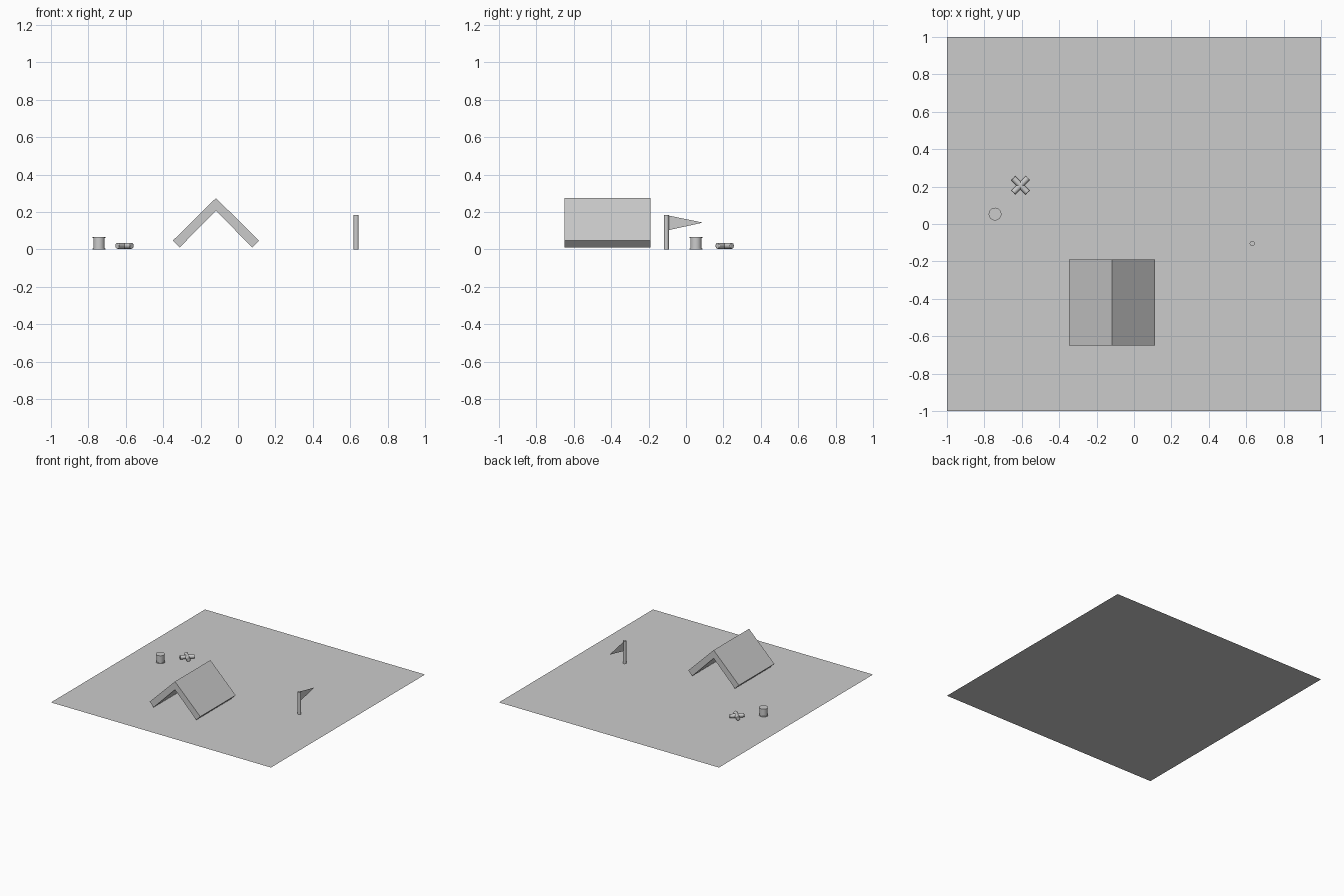
import bpy
import bmesh
from math import radians
from mathutils import Vector

cube = bpy.data.objects.get("Cube")
if cube:
    bpy.data.objects.remove(cube, do_unlink=True)

# One plain grey for everything
GREY = (0.6, 0.6, 0.6, 1)
grey = bpy.data.materials.new("plain_grey")
grey.use_nodes = True
grey.diffuse_color = GREY
grey.node_tree.nodes["Principled BSDF"].inputs["Base Color"].default_value = GREY


def sheet(name, points, extrude=None):
    """Flat polygon, optionally extruded along a vector."""
    bm = bmesh.new()
    face = bm.faces.new([bm.verts.new(p) for p in points])
    if extrude:
        res = bmesh.ops.extrude_face_region(bm, geom=[face], use_keep_orig=True)
        moved = [v for v in res["geom"] if isinstance(v, bmesh.types.BMVert)]
        bmesh.ops.translate(bm, verts=moved, vec=Vector(extrude))
        bmesh.ops.recalc_face_normals(bm, faces=bm.faces)
    mesh = bpy.data.meshes.new(name)
    bm.to_mesh(mesh)
    bm.free()
    obj = bpy.data.objects.new(name, mesh)
    bpy.context.collection.objects.link(obj)
    mesh.materials.append(grey)
    return obj


def cylinder(name, radius, length, centre, rotation=(0, 0, 0), bevel=0):
    """Smooth-sided cylinder with optional rounded rims."""
    bpy.ops.mesh.primitive_cylinder_add(vertices=32, radius=radius, depth=length,
                                        location=centre, rotation=rotation)
    obj = bpy.context.object
    obj.name = name
    obj.data.materials.append(grey)
    bpy.ops.object.shade_smooth_by_angle(angle=radians(35))
    if bevel:
        mod = obj.modifiers.new("rim", "BEVEL")
        mod.width = bevel
        mod.segments = 2
    return obj


# Ground and the irregular patch lying on it
sheet("ground", [(-1, -1, 0), (1, -1, 0), (1, 1, 0), (-1, 1, 0)])
patch = [(-0.34, 0.35), (0.03, 0.25), (0.43, 0.10), (0.40, 0.52),
         (0.42, 0.935), (-0.12, 0.88), (-0.29, 0.935), (-0.31, 0.64)]
sheet("ground_patch", [(x, y, 0.001) for x, y in patch])

# Open-ended tent: thick folded profile pushed back along y
half = [(0.230, 0.047), (0.194, 0.010)]
ridge_x, front_y = -0.118, -0.65
profile = [(0, 0.274)] + half + [(0, 0.207)] + [(-x, z) for x, z in reversed(half)]
sheet("tent", [(ridge_x + x, front_y, z) for x, z in profile], (0, 0.46, 0))

# Flag pole with a thin pennant
pole_x, pole_y = 0.632, -0.105
cylinder("flag_pole", 0.0135, 0.184, (pole_x, pole_y, 0.092))
sheet("pennant", [(pole_x, pole_y, 0.183), (pole_x, pole_y, 0.100),
                  (pole_x, 0.09, 0.143)])

# Barrel with projecting rims
barrel_x, barrel_y = -0.743, 0.053
cylinder("barrel_body", 0.030, 0.062, (barrel_x, barrel_y, 0.033))
for name, z in (("barrel_bottom_rim", 0.003), ("barrel_top_rim", 0.063)):
    cylinder(name, 0.034, 0.005, (barrel_x, barrel_y, z))

# Two crossed logs
for name, turn in (("log_a", 45), ("log_b", -45)):
    cylinder(name, 0.016, 0.110, (-0.607, 0.207, 0.019),
             (radians(90), 0, radians(turn)), bevel=0.003)
